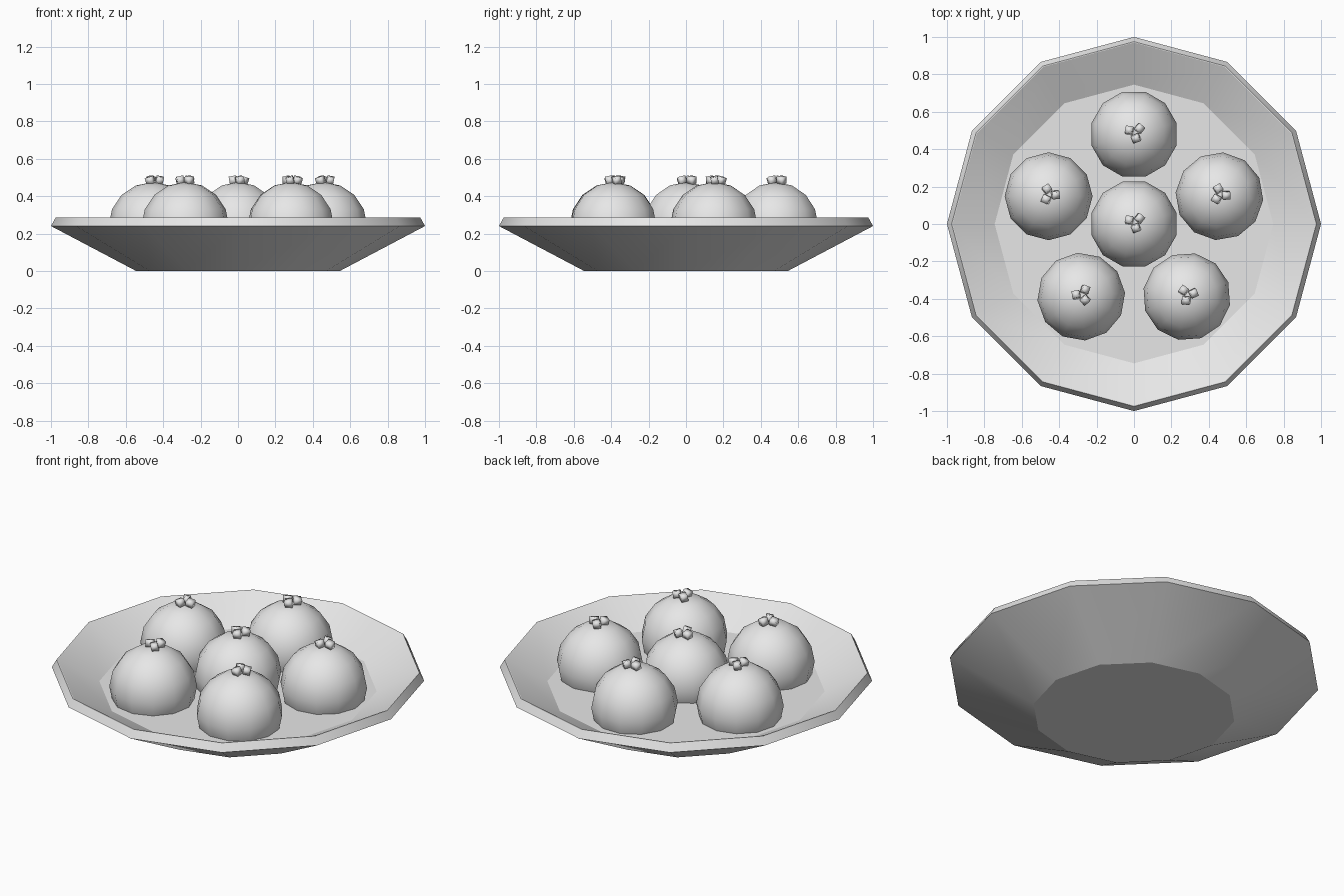
import bpy
import math
from mathutils import Matrix, Vector

if "Cube" in bpy.data.objects:
    bpy.data.objects.remove(bpy.data.objects["Cube"])

SIDES = 12
BUN_R, BUN_Z = 0.235, 0.24

grey = bpy.data.materials.new("plain_grey")
grey.use_nodes = True
grey.diffuse_color = (0.8, 0.8, 0.8, 1)
grey.node_tree.nodes["Principled BSDF"].inputs["Base Color"].default_value = (0.8, 0.8, 0.8, 1)


def finish(name):
    obj = bpy.context.object
    obj.name = obj.data.name = name
    obj.data.materials.append(grey)
    return obj


def lathe(name, profile):
    """Turn an (r, z) profile into a closed twelve-sided dish."""
    verts = []
    for r, z in profile:
        for i in range(SIDES):
            a = math.tau * i / SIDES
            verts.append((r * math.cos(a), r * math.sin(a), z))
    faces = [tuple(reversed(range(SIDES)))]
    for k in range(len(profile) - 1):
        for i in range(SIDES):
            j = (i + 1) % SIDES
            a, b = k * SIDES, (k + 1) * SIDES
            faces.append((a + i, a + j, b + j, b + i))
    top = (len(profile) - 1) * SIDES
    faces.append(tuple(range(top, top + SIDES)))
    mesh = bpy.data.meshes.new(name)
    mesh.from_pydata(verts, [], faces)
    mesh.shade_smooth()
    # Keep each ring crisp while the walls stay smooth around the dish
    for e in mesh.edges:
        e.use_edge_sharp = e.vertices[0] // SIDES == e.vertices[1] // SIDES
    obj = bpy.data.objects.new(name, mesh)
    bpy.context.collection.objects.link(obj)
    mesh.materials.append(grey)
    return obj


# Dish: base, sloped wall, rim, inner wall and floor
lathe("plate", [(0.545, 0), (1, 0.24), (0.975, 0.285), (0.97, 0.285), (0.745, 0.167)])

# Buns: one in the middle and five around it, each with its crumb rotation
centres = [(0, 0)]
for i in range(5):
    a = math.radians(90 + 72 * i)
    centres.append((0.48 * math.cos(a), 0.48 * math.sin(a)))
phases = [40, 40, -5, 60, 14, -10]

for n, ((x, y), phase) in enumerate(zip(centres, phases)):
    bpy.ops.mesh.primitive_uv_sphere_add(segments=SIDES, ring_count=8, radius=BUN_R,
                                         location=(x, y, BUN_Z),
                                         rotation=(0, 0, math.radians(phase + 35)))
    bun = finish(f"bun_{n + 1}")
    bun.data.shade_smooth()

    # Three small topping crumbs on the crown
    for k in range(3):
        a = math.radians(phase + 120 * k)
        bpy.ops.mesh.primitive_cube_add(
            size=0.038,
            location=(x + 0.005 + 0.032 * math.cos(a), y + 0.01 + 0.032 * math.sin(a), 0.485),
            rotation=(0.25, 0.2, a + 0.2))
        crumb = finish(f"topping_{n + 1}_{k + 1}")
        crumb.data.shade_smooth()
